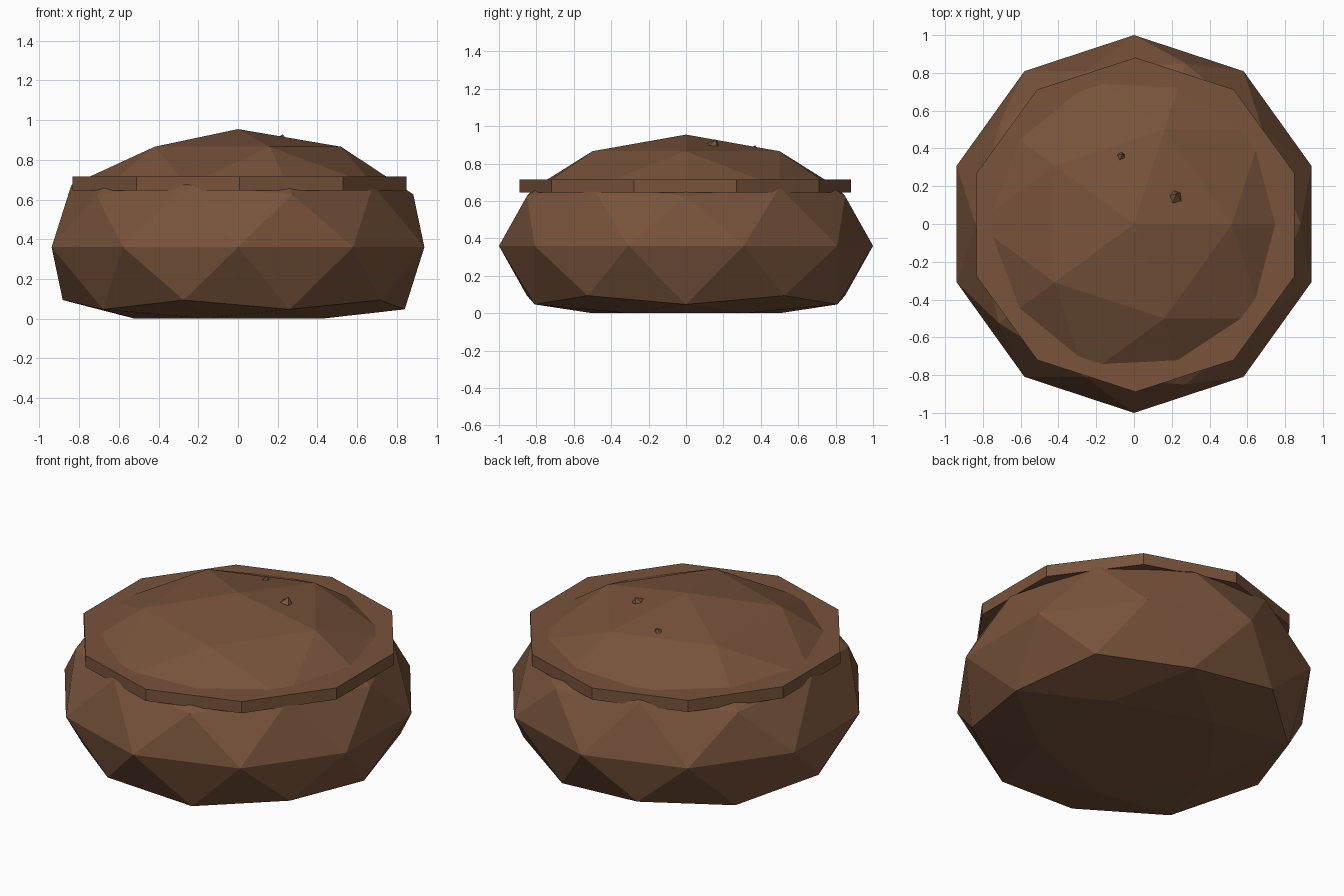
import bpy, bmesh, math
from mathutils import Vector, Matrix

if "Cube" in bpy.data.objects:
    bpy.data.objects.remove(bpy.data.objects["Cube"])

brown = bpy.data.materials.new("earth_brown")
brown.diffuse_color = (0.188, 0.087, 0.044, 1)
brown.use_nodes = True
brown.node_tree.nodes["Principled BSDF"].inputs["Base Color"].default_value = brown.diffuse_color


def make_object(name, bm):
    bmesh.ops.recalc_face_normals(bm, faces=bm.faces)
    mesh = bpy.data.meshes.new(name)
    bm.to_mesh(mesh)
    bm.free()
    mesh.materials.append(brown)
    obj = bpy.data.objects.new(name, mesh)
    bpy.context.collection.objects.link(obj)
    return obj


def prism(name, sides, radius, z0, z1, centre):
    bm = bmesh.new()
    ring = []
    for i in range(sides):
        a = math.pi / 2 + 2 * math.pi * i / sides
        ring.append(bm.verts.new((centre[0] + radius * math.cos(a),
                                  centre[1] + radius * math.sin(a), z0)))
    face = bm.faces.new(ring)
    top = bmesh.ops.extrude_face_region(bm, geom=[face], use_keep_orig=True)
    verts = [v for v in top["geom"] if isinstance(v, bmesh.types.BMVert)]
    bmesh.ops.translate(bm, verts=verts, vec=(0, 0, z1 - z0))
    return make_object(name, bm)


def nub(name, base, tip, radius):
    # small spike whose tip pokes out of the dome
    bm = bmesh.new()
    a, b = Vector(base), Vector(tip)
    rot = (b - a).to_track_quat('Z', 'Y').to_matrix().to_4x4()
    bmesh.ops.create_cone(bm, cap_ends=True, segments=5, radius1=radius,
                          radius2=0.0, depth=(b - a).length,
                          matrix=Matrix.Translation((a + b) / 2) @ rot)
    bmesh.ops.remove_doubles(bm, verts=bm.verts, dist=0.0005)
    return make_object(name, bm)


# Faceted squashed body with a flattened underside
bm = bmesh.new()
bmesh.ops.create_icosphere(bm, subdivisions=2, radius=1.0)
for v in bm.verts:
    v.co = Vector((v.co.x * 0.987, v.co.y, max(0.0, 0.36 + v.co.z * 0.595)))
make_object("body", bm)

# Ten-sided rim disc around the dome
prism("rim", 10, 0.885, 0.645, 0.715, (0.008, -0.004))

# Two tiny nubs on the dome
nub("nub_large", (0.215, 0.135, 0.86), (0.225, 0.16, 0.929), 0.075)
nub("nub_small", (-0.07, 0.35, 0.845), (-0.06, 0.37, 0.897), 0.055)
